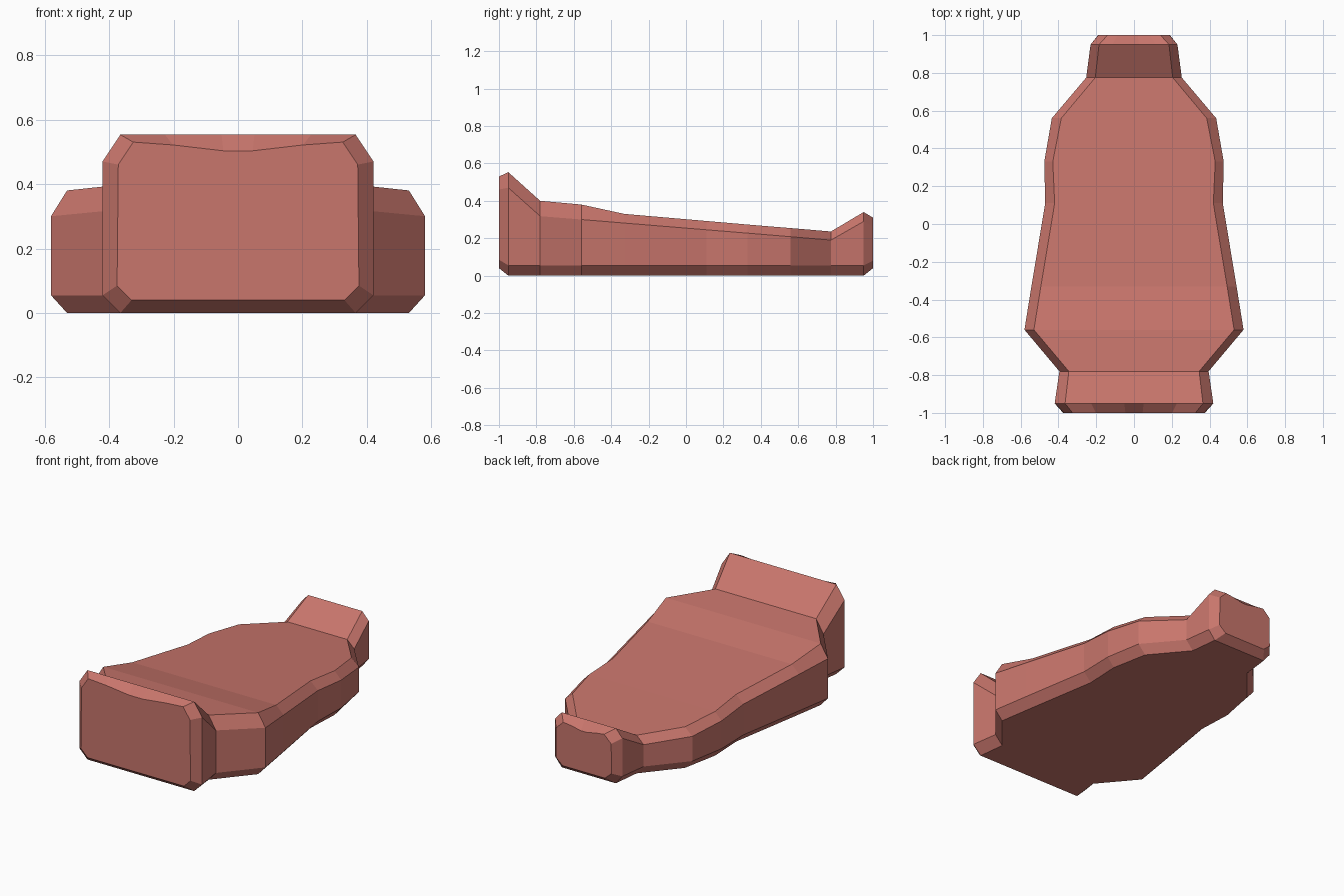
import bpy, bmesh

# Cross-sections along y: y, half width, top half width, bottom half width,
# bottom z, lower edge z, shoulder z, top z, dip at the centre of the top edge
SECTIONS = [
    (-1.00, 0.375, 0.325, 0.33, 0.04, 0.085, 0.46, 0.53, 0.027),
    (-0.95, 0.42, 0.365, 0.365, 0, 0.055, 0.47, 0.553, 0),
    (-0.78, 0.395, 0.345, 0.345, 0, 0.055, 0.318, 0.40, 0),
    (-0.56, 0.58, 0.53, 0.53, 0, 0.055, 0.30, 0.38, 0),
    (-0.33, 0.543, 0.493, 0.493, 0, 0.055, 0.281, 0.33, 0),
    (0.11, 0.47, 0.42, 0.42, 0, 0.055, 0.245, 0.292, 0),
    (0.33, 0.475, 0.43, 0.43, 0, 0.055, 0.227, 0.273, 0),
    (0.56, 0.435, 0.385, 0.385, 0, 0.055, 0.208, 0.254, 0),
    (0.775, 0.253, 0.205, 0.205, 0, 0.055, 0.19, 0.236, 0),
    (0.95, 0.23, 0.185, 0.185, 0, 0.055, 0.29, 0.34, 0),
    (1.00, 0.19, 0.14, 0.145, 0.04, 0.08, 0.263, 0.31, 0.02),
]


def ring(bm, section):
    y, w, wt, wb, z0, z1, z2, z3, dip = section
    half = [(wb, z0), (w, z1), (w * 0.99 if dip else w, z2), (wt, z3),
            (wt * 0.62, z3 - dip * 0.33), (wt * 0.14, z3 - dip)]
    points = half + [(-x, z) for x, z in reversed(half)]
    return [bm.verts.new((x, y, z)) for x, z in points]


# Faceted body lofted through the sections, with raised chamfered ends
bm = bmesh.new()
rings = [ring(bm, s) for s in SECTIONS]
for a, b in zip(rings, rings[1:]):
    for i in range(len(a)):
        j = (i + 1) % len(a)
        bm.faces.new((a[i], a[j], b[j], b[i]))
bm.faces.new(rings[0])
bm.faces.new(rings[-1])
bmesh.ops.recalc_face_normals(bm, faces=bm.faces)

mesh = bpy.data.meshes.new("body")
bm.to_mesh(mesh)
bm.free()
body = bpy.data.objects.new("body", mesh)
bpy.context.collection.objects.link(body)

# Salmon red colour
material = bpy.data.materials.new("salmon_red")
material.diffuse_color = (0.58, 0.18, 0.15, 1)
mesh.materials.append(material)
